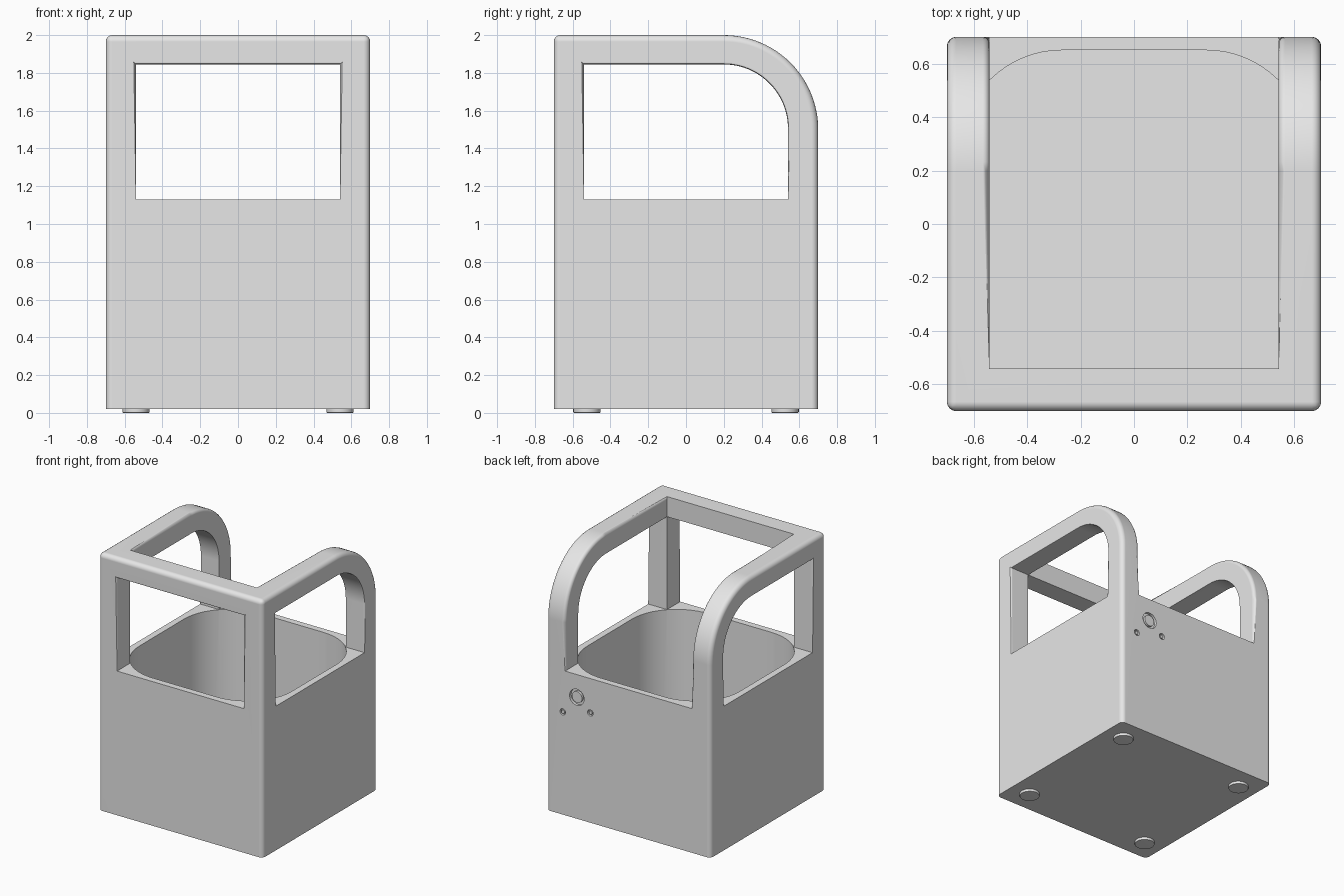
import bpy, bmesh, math
from mathutils import Matrix, Vector

if "Cube" in bpy.data.objects:
    bpy.data.objects.remove(bpy.data.objects["Cube"])

grey = bpy.data.materials.new("light_grey")
grey.use_nodes = True
grey.diffuse_color = (0.8, 0.8, 0.8, 1)
grey.node_tree.nodes["Principled BSDF"].inputs["Base Color"].default_value = (0.8, 0.8, 0.8, 1)

H, IN = 0.70, 0.54              # outer half width, inside of the posts
BASE, RIM, TOP = 0.02, 1.13, 2.0
BEAM = 1.845                    # underside of the top rails
ARC_Y, ARC_Z, R_OUT = 0.20, 1.50, 0.50
R_IN, ARC_Z_IN = IN - ARC_Y, BEAM - (IN - ARC_Y)


def near(a, b):
    return abs(a - b) < 0.002


def arc(cx, cy, r, a0, a1, n=24):
    return [(cx + r * math.cos(math.radians(a0 + (a1 - a0) * i / n)),
             cy + r * math.sin(math.radians(a0 + (a1 - a0) * i / n))) for i in range(n + 1)]


def prism(name, points, lo, hi, axis):
    """Extrude a 2D outline along x (outline is y, z), y (x, z) or z (x, y)."""
    place = {"x": lambda a, b, t: (t, a, b), "y": lambda a, b, t: (a, t, b),
             "z": lambda a, b, t: (a, b, t)}[axis]
    bm = bmesh.new()
    face = bm.faces.new([bm.verts.new(place(a, b, lo)) for a, b in points])
    ext = bmesh.ops.extrude_face_region(bm, geom=[face])
    bmesh.ops.translate(bm, verts=[v for v in ext["geom"] if isinstance(v, bmesh.types.BMVert)],
                        vec=Vector(place(0, 0, hi - lo)))
    bmesh.ops.recalc_face_normals(bm, faces=bm.faces)
    mesh = bpy.data.meshes.new(name)
    bm.to_mesh(mesh)
    bm.free()
    ob = bpy.data.objects.new(name, mesh)
    bpy.context.collection.objects.link(ob)
    mesh.materials.append(grey)
    return ob


def rect(a0, b0, a1, b1):
    return [(a0, b0), (a1, b0), (a1, b1), (a0, b1)]


def bevel(ob, test, width, segments):
    """Round every edge whose two end points pass the test."""
    bm = bmesh.new()
    bm.from_mesh(ob.data)
    edges = [e for e in bm.edges if test(e.verts[0].co, e.verts[1].co)]
    bmesh.ops.bevel(bm, geom=edges, offset=width, segments=segments, profile=0.5,
                    affect="EDGES", clamp_overlap=True)
    bm.to_mesh(ob.data)
    bm.free()


def cut(ob, cutter):
    mod = ob.modifiers.new("cut", "BOOLEAN")
    mod.operation, mod.solver, mod.object = "DIFFERENCE", "EXACT", cutter
    deps = bpy.context.evaluated_depsgraph_get()
    mesh = bpy.data.meshes.new_from_object(ob.evaluated_get(deps))
    ob.modifiers.clear()
    ob.data = mesh
    bpy.data.objects.remove(cutter)


def smooth(ob):
    bpy.ops.object.select_all(action="DESELECT")
    ob.select_set(True)
    bpy.context.view_layer.objects.active = ob
    bpy.ops.object.shade_smooth_by_angle(angle=math.radians(30))
    mod = ob.modifiers.new("even_shading", "WEIGHTED_NORMAL")
    mod.keep_sharp = True


# Outer block with the rounded upper rear
side = [(-H, BASE), (-H, TOP)] + arc(ARC_Y, ARC_Z, R_OUT, 90, 0) + [(H, BASE)]
housing = prism("housing", side, -H, H, "x")


def outer_edge(a, b):
    if near(a.z, BASE) and near(b.z, BASE):
        return False
    if near(a.x, b.x):
        return True
    return near(a.y, -H) and near(b.y, -H)


bevel(housing, outer_edge, 0.035, 4)

# Open centre and back, front window, side windows
cut(housing, prism("centre_cutter", rect(-IN, -IN, IN, 1.0), RIM, 2.5, "z"))
cut(housing, prism("front_cutter", rect(-IN, RIM, IN, BEAM), -1.0, 0.0, "y"))
window = [(-IN, RIM), (-IN, BEAM)] + arc(ARC_Y, ARC_Z_IN, R_IN, 90, 0) + [(IN, RIM)]
cut(housing, prism("side_cutter", window, -1.0, 1.0, "x"))

# Deep basin with a rounded square outline
HALF, RAD = 0.65, 0.38
c = HALF - RAD
basin = []
for sx, sy, a in ((1, 1, 0), (-1, 1, 90), (-1, -1, 180), (1, -1, 270)):
    basin += arc(sx * c, sy * c, RAD, a, a + 90, 16)
cut(housing, prism("basin_cutter", basin, 0.07, 1.3, "z"))


# Rounded inner edges of the side rails
def on_rail(v):
    on_top = near(v.z, TOP) and -IN - 0.01 < v.y < ARC_Y + 0.01
    on_back = near(v.y, H) and v.z > RIM - 0.01
    on_arc = v.y > ARC_Y and v.z > ARC_Z and near(math.hypot(v.y - ARC_Y, v.z - ARC_Z), R_OUT)
    return near(abs(v.x), IN) and (on_top or on_back or on_arc)


bevel(housing, lambda a, b: near(a.x, b.x) and on_rail(a) and on_rail(b), 0.025, 4)


# Softened outside edges of the windows
def on_window(v):
    if v.z < RIM - 0.01 or v.z > BEAM + 0.01:
        return False
    if near(v.y, -H):
        return abs(v.x) < IN + 0.01
    if near(abs(v.x), H):
        return (near(v.y, -IN) or (near(v.z, BEAM) and v.y < ARC_Y + 0.01)
                or (near(v.y, IN) and v.z < ARC_Z_IN + 0.01)
                or near(math.hypot(v.y - ARC_Y, v.z - ARC_Z_IN), R_IN))
    return False


def window_edge(a, b):
    same_face = (near(a.x, b.x) and near(abs(a.x), H)) or (near(a.y, -H) and near(b.y, -H))
    return same_face and on_window(a) and on_window(b) and not (near(a.z, RIM) and near(b.z, RIM))


bevel(housing, window_edge, 0.012, 2)

# Round socket and two small screws sunk in the back
fittings = (("socket", 0.44, 0.955, 0.062, 0.043),
            ("screw_outer", 0.56, 0.81, 0.024, 0.014),
            ("screw_inner", 0.325, 0.865, 0.024, 0.014))
for name, x, z, r_out, r_in in fittings:
    cut(housing, prism("recess_cutter", arc(x, z, r_out, 0, 360, 32)[:-1], H - 0.02, 1.0, "y"))
    smooth(prism(name, arc(x, z, r_in, 0, 360, 32)[:-1], H - 0.022, H - 0.002, "y"))
smooth(housing)

# Four feet
for sx, xn in ((1, "left"), (-1, "right")):
    for sy, yn in ((1, "back"), (-1, "front")):
        foot = prism(f"foot_{yn}_{xn}", arc(sx * 0.54, sy * 0.525, 0.072, 0, 360, 32)[:-1],
                     0.0, BASE + 0.002, "z")
        bevel(foot, lambda a, b: near(a.z, 0) and near(b.z, 0), 0.005, 2)
        smooth(foot)
